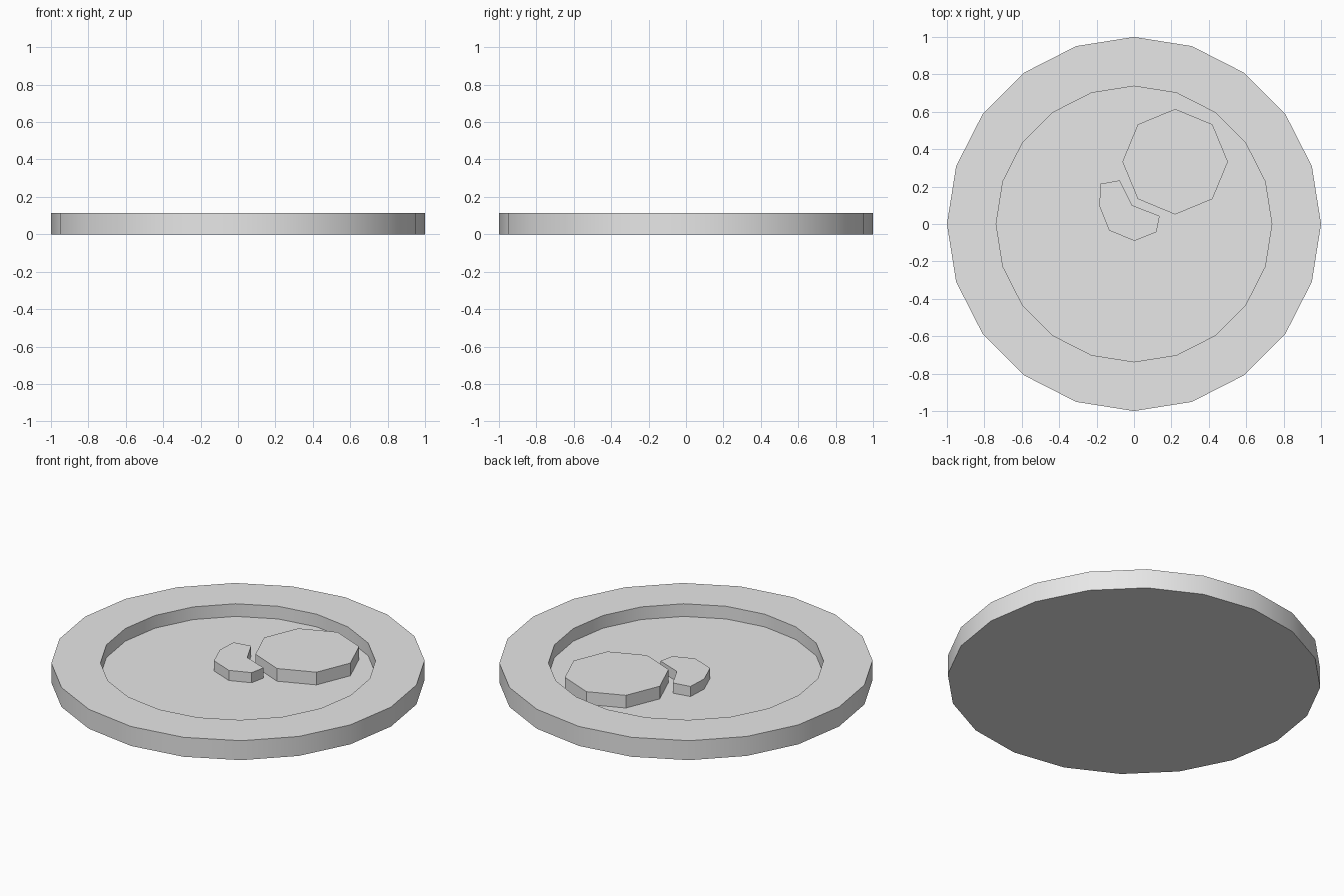
import bpy, bmesh
from math import cos, sin, pi, radians

cube = bpy.data.objects.get("Cube")
if cube:
    bpy.data.objects.remove(cube)

GREY = (0.8, 0.8, 0.8, 1)
mat = bpy.data.materials.new("light grey")
mat.use_nodes = True
mat.diffuse_color = GREY
mat.node_tree.nodes["Principled BSDF"].inputs["Base Color"].default_value = GREY

RIM, FLOOR = 0.115, 0.04


def ring(radius, sides, cx=0, cy=0):
    """Regular outline with one corner pointing to the back."""
    steps = [pi / 2 + 2 * pi * i / sides for i in range(sides)]
    return [(cx + radius * cos(a), cy + radius * sin(a)) for a in steps]


def stack(name, layers):
    """Closed solid joining successive (outline, height) layers."""
    bm = bmesh.new()
    loops = [[bm.verts.new((x, y, z)) for x, y in outline] for outline, z in layers]
    for low, high in zip(loops, loops[1:]):
        n = len(low)
        for i in range(n):
            j = (i + 1) % n
            bm.faces.new((low[i], low[j], high[j], high[i]))
    bm.faces.new(loops[0][::-1])
    bm.faces.new(loops[-1])
    bmesh.ops.recalc_face_normals(bm, faces=bm.faces)
    mesh = bpy.data.meshes.new(name)
    bm.to_mesh(mesh)
    bm.free()
    mesh.materials.append(mat)
    obj = bpy.data.objects.new(name, mesh)
    bpy.context.collection.objects.link(obj)
    bpy.ops.object.select_all(action='DESELECT')
    obj.select_set(True)
    bpy.context.view_layer.objects.active = obj
    bpy.ops.object.shade_smooth_by_angle(angle=radians(30))
    return obj


# Round dish with a raised flat rim and sunken floor
outer, inner = ring(1, 20), ring(0.737, 20)
stack("dish", [(outer, 0), (outer, RIM), (inner, RIM), (inner, FLOOR)])

# Large eight-sided island
octagon = ring(0.282, 8, 0.22, 0.333)
stack("octagon_island", [(octagon, FLOOR), (octagon, RIM)])

# Small crescent island hugging it
crescent = [(-0.18, 0.215), (-0.185, 0.095), (-0.133, -0.035), (0.003, -0.09),
            (0.12, -0.043), (0.137, 0.043), (-0.01, 0.10), (-0.077, 0.233)]
stack("crescent_island", [(crescent, FLOOR), (crescent, 0.1)])
